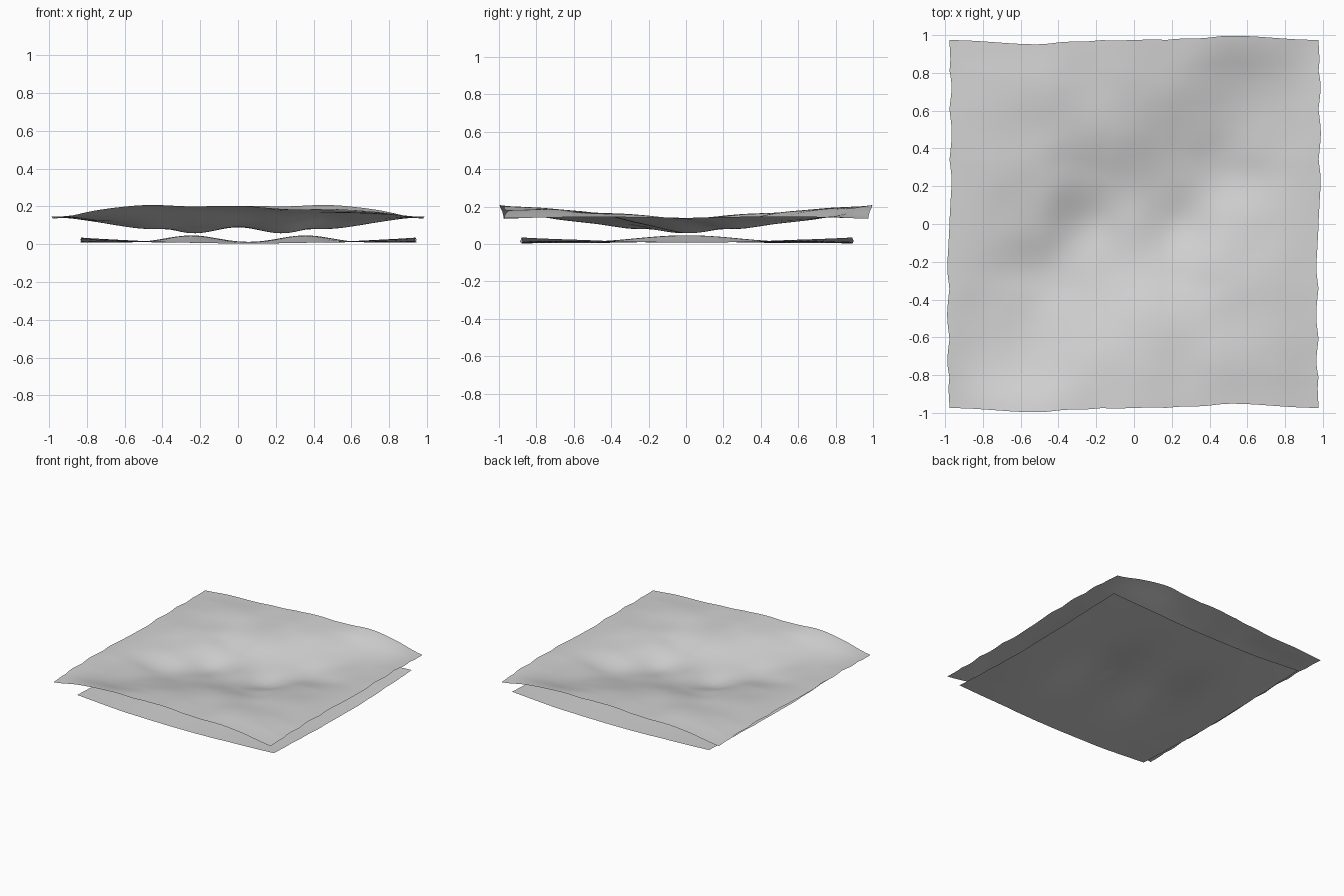
import bpy
import math
from mathutils import Vector, noise

if "Cube" in bpy.data.objects:
    bpy.data.objects.remove(bpy.data.objects["Cube"], do_unlink=True)

stone = bpy.data.materials.new("pale_grey")
stone.use_nodes = True
stone.diffuse_color = (0.65, 0.65, 0.65, 1)
stone.node_tree.nodes["Principled BSDF"].inputs["Base Color"].default_value = (0.65, 0.65, 0.65, 1)


def spline(values, t):
    """Smooth curve through evenly spaced values, t from zero to one."""
    last = len(values) - 1
    s = min(max(t, 0), 1) * last
    i = min(int(s), last - 1)
    f = s - i
    a, b, c, d = (values[min(max(i + k, 0), last)] for k in (-1, 0, 1, 2))
    return b + 0.5 * f * (c - a + f * (2*a - 5*b + 4*c - d + f * (3 * (b - c) + d - a)))


# Heights in thousandths from the back edge to the middle row;
# the front half is the same turned half way round
back_half = [
    [138, 165, 178, 186, 203, 200, 207, 182, 135],
    [142, 172, 186, 180, 188, 180, 150, 140, 145],
    [145, 163, 166, 166, 160, 130, 112, 122, 148],
    [142, 152, 148, 112, 105, 85, 82, 118, 145],
    [140, 135, 115, 60, 90, 60, 115, 135, 140],
]
rows = back_half + [row[::-1] for row in back_half[-2::-1]]
rows.reverse()

# Sideways waviness of the edges, from the middle outwards
wave_x = [0, -6, -11, 3, 12, 0, -11, 4, 0]
wave_y = [0, -3, 7, 10, 22, 20, 12, 4, 0]


def wavy(values, t):
    return math.copysign(spline(values, abs(t)), t) * 0.001


def ripple(u, v):
    p = Vector((u * 4 - v * 1.5, v * 4 + u * 1.5, 0.3))
    q = Vector((-p.x, -p.y, p.z))
    return noise.noise(p) + noise.noise(q)


def upper_point(u, v):
    h = spline([spline(r, (u + 1) / 2) for r in rows], (v + 1) / 2) * 0.001
    fade = (1 - u**4) * (1 - v**4)
    h += 0.005 * ripple(u, v) * fade
    return (u * 0.977 + wavy(wave_x, v), v * 0.974 + wavy(wave_y, u), h)


def lower_point(u, v):
    x, y = u * 0.885, v * 0.885
    bump = sum(math.exp(-((x - c) / 0.2)**2 - (y / 0.38)**2) for c in (-0.3, 0.3))
    h = 0.004 + 0.026 * u * u * v * v + 0.006 * u * u + 0.042 * bump
    h += 0.002 * ripple(u * 0.6, v * 0.6) * u * u
    return (x + 0.055 + 0.4 * wavy(wave_x, v), y + 0.005 + 0.3 * wavy(wave_y, u), max(h, 0))


def sheet(name, point, n):
    steps = [2 * i / n - 1 for i in range(n + 1)]
    verts = [point(u, v) for v in steps for u in steps]
    w = n + 1
    faces = [(j*w + i, j*w + i + 1, j*w + w + i + 1, j*w + w + i)
             for j in range(n) for i in range(n)]
    mesh = bpy.data.meshes.new(name)
    mesh.from_pydata(verts, [], faces)
    mesh.materials.append(stone)
    mesh.polygons.foreach_set("use_smooth", [True] * len(faces))
    obj = bpy.data.objects.new(name, mesh)
    bpy.context.collection.objects.link(obj)
    return obj


# Rolling top sheet and the flatter sheet under it
sheet("upper_terrain_sheet", upper_point, 96)
sheet("lower_terrain_sheet", lower_point, 64)
